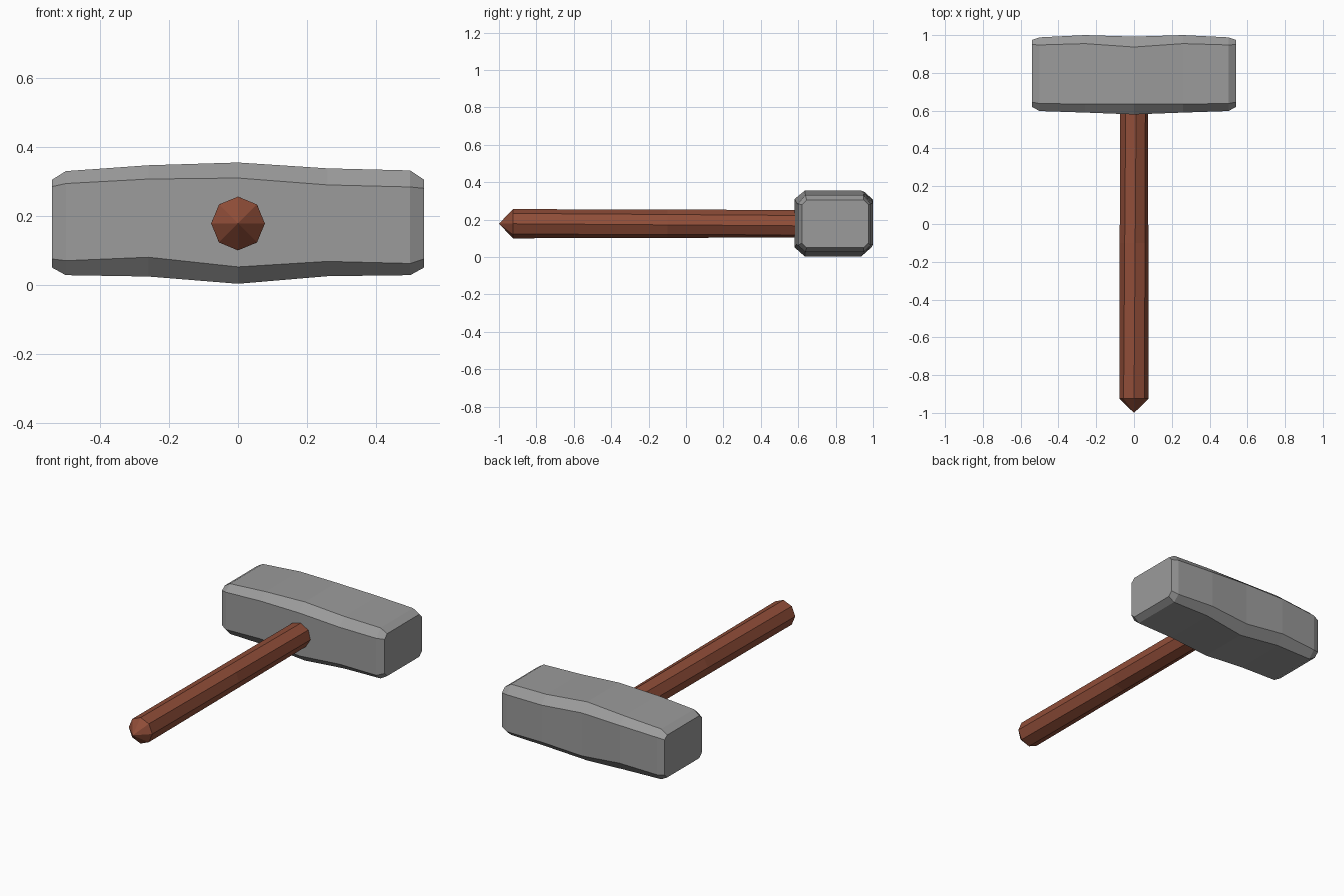
import bpy, bmesh, math

if "Cube" in bpy.data.objects:
    bpy.data.objects.remove(bpy.data.objects["Cube"])


def material(name, rgb):
    m = bpy.data.materials.new(name)
    m.diffuse_color = (*rgb, 1)
    m.use_nodes = True
    m.node_tree.nodes["Principled BSDF"].inputs["Base Color"].default_value = m.diffuse_color
    return m


def loft(name, rings, mat, tips=(None, None)):
    """Skin closed rings of points; close each end with a face or a point."""
    bm = bmesh.new()
    vs = [[bm.verts.new(p) for p in r] for r in rings]
    n = len(rings[0])
    for a, b in zip(vs, vs[1:]):
        for i in range(n):
            j = (i + 1) % n
            bm.faces.new((a[i], a[j], b[j], b[i]))
    for ring, tip in ((vs[0], tips[0]), (vs[-1], tips[1])):
        if tip is None:
            bm.faces.new(ring)
        else:
            t = bm.verts.new(tip)
            for i in range(n):
                bm.faces.new((ring[i], ring[(i + 1) % n], t))
    bmesh.ops.recalc_face_normals(bm, faces=bm.faces[:])
    me = bpy.data.meshes.new(name)
    bm.to_mesh(me)
    bm.free()
    me.materials.append(mat)
    ob = bpy.data.objects.new(name, me)
    bpy.context.collection.objects.link(ob)
    return ob


stone = material("grey stone", (0.33, 0.33, 0.33))
wood = material("red brown wood", (0.28, 0.075, 0.04))

# Head: chamfered rectangles along x, slightly uneven like hewn stone
# x, front y, back y, bottom z, top z, lower chamfer z, upper chamfer z, chamfer depth
stations = [
    (-0.54, 0.62, 0.975, 0.05, 0.305, 0.075, 0.285, 0.025),
    (-0.50, 0.598, 0.988, 0.028, 0.33, 0.07, 0.294, 0.04),
    (-0.26, 0.59, 1.00, 0.024, 0.347, 0.08, 0.307, 0.045),
    (0.00, 0.58, 0.992, 0.003, 0.355, 0.052, 0.31, 0.055),
    (0.26, 0.59, 1.00, 0.025, 0.338, 0.068, 0.29, 0.045),
    (0.50, 0.598, 0.988, 0.028, 0.332, 0.062, 0.284, 0.04),
    (0.54, 0.62, 0.975, 0.05, 0.305, 0.075, 0.28, 0.025),
]
head = []
for x, f, b, z0, z1, c0, c1, d in stations:
    head.append([(x, f + d, z0), (x, b - d, z0), (x, b, c0), (x, b, c1),
                 (x, b - d, z1), (x, f + d, z1), (x, f, c1), (x, f, c0)])
loft("hammer_head", head, stone)

# Handle: eight-sided shaft with a slight twist, pointed butt, sunk into the head
shaft = []
for y, r, twist in ((-0.925, 0.078, 0), (-0.1, 0.076, 0.08), (0.7, 0.074, 0.16)):
    shaft.append([(r * math.sin(twist + i * math.pi / 4), y,
                   0.178 + r * math.cos(twist + i * math.pi / 4)) for i in range(8)])
loft("handle", shaft, wood, tips=((0, -1.0, 0.178), None))
